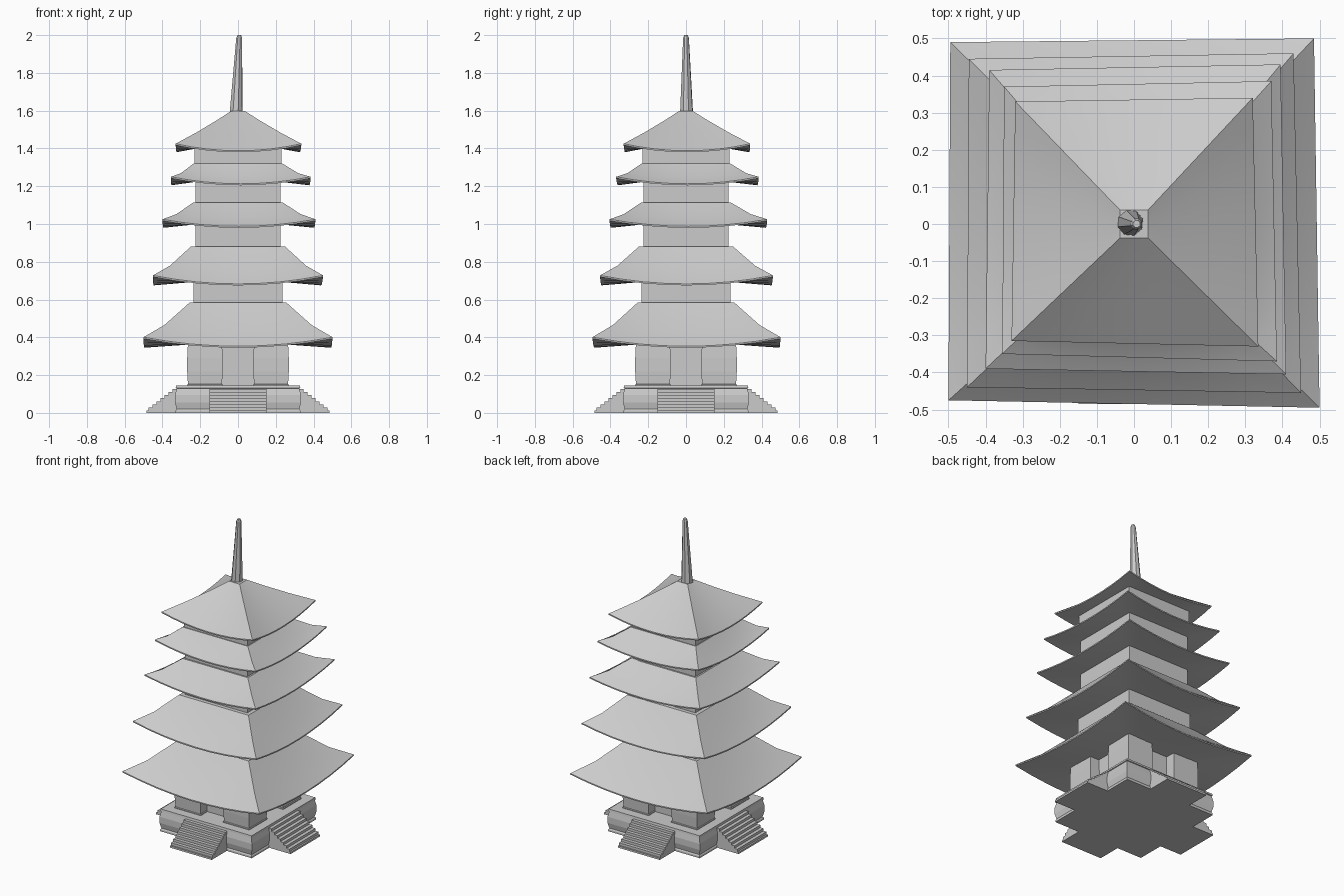
import bpy, bmesh, math
from mathutils import Vector, Matrix

if "Cube" in bpy.data.objects:
    bpy.data.objects.remove(bpy.data.objects["Cube"])


def finish(bm, name, smooth=None):
    bmesh.ops.recalc_face_normals(bm, faces=bm.faces)
    mesh = bpy.data.meshes.new(name)
    bm.to_mesh(mesh)
    bm.free()
    ob = bpy.data.objects.new(name, mesh)
    bpy.context.collection.objects.link(ob)
    if smooth:
        bpy.context.view_layer.objects.active = ob
        ob.select_set(True)
        bpy.ops.object.shade_smooth_by_angle(angle=math.radians(smooth))
        ob.select_set(False)
    return ob


def loft(rings, name, smooth=None):
    """Skin a stack of closed point rings and cap both ends."""
    bm = bmesh.new()
    vs = [[bm.verts.new(p) for p in r] for r in rings]
    n = len(vs[0])
    for a, b in zip(vs, vs[1:]):
        for i in range(n):
            j = (i + 1) % n
            bm.faces.new((a[i], a[j], b[j], b[i]))
    bm.faces.new(vs[0])
    bm.faces.new(vs[-1])
    return finish(bm, name, smooth)


def square(h, z):
    return [(-h, h, z), (h, h, z), (h, -h, z), (-h, -h, z)]


def block(h_list, name):
    return loft([square(h, z) for h, z in h_list], name)


SEG = 8


def roof_ring(corners, z, lift):
    """Square ring whose corners rise above the middle of each side."""
    pts = []
    for i in range(4):
        a, b = Vector(corners[i]), Vector(corners[(i + 1) % 4])
        for k in range(SEG):
            t = k / SEG
            p = a.lerp(b, t)
            pts.append((p.x, p.y, z + lift * (2 * t - 1) ** 2))
    return pts


def roof(name, eave, z, lift, top, profile, wall):
    inner = [(-top, top), (top, top), (top, -top), (-top, -top)]
    under = [(-wall, wall), (wall, wall), (wall, -wall), (-wall, -wall)]
    rings = [roof_ring(under, z + 0.018, 0), roof_ring(eave, z, lift)]
    # profile rows: inward fraction, height above eave, share of corner lift
    for f, dz, s in profile:
        mid = [Vector(e).lerp(Vector(i), f) for e, i in zip(eave, inner)]
        rings.append(roof_ring(mid, z + dz, lift * s))
    loft(rings, name, 20)


# stepped platform with slightly bulging sides
block([(0.33, 0), (0.33, 0.012), (0.325, 0.02), (0.333, 0.055), (0.333, 0.095),
       (0.325, 0.13), (0.33, 0.132), (0.328, 0.145)], "platform")

# four staircases
STEPS = 7
for s in range(4):
    pts = [(0.3, 0), (0.485, 0), (0.485, 0.012)]
    for i in range(STEPS):
        r = 0.475 - i * 0.15 / STEPS
        pts += [(r, 0.012 + i * 0.115 / STEPS), (r, 0.012 + (i + 1) * 0.115 / STEPS)]
    pts.append((0.3, 0.127))
    rot = Matrix.Rotation(s * math.pi / 2, 3, 'Z')
    loft([[rot @ Vector((x, -r, z)) for r, z in pts] for x in (-0.15, 0.15)],
         f"stairs_{s + 1}")

# ground storey: recessed core and four corner bays on low plinths
block([(0.2, 0.14), (0.2, 0.40)], "ground_core")
for i, (sx, sy) in enumerate([(1, 1), (-1, 1), (-1, -1), (1, -1)]):
    c = Vector((sx * 0.175, sy * 0.175, 0))
    rows = [(0.095, 0.14), (0.095, 0.15), (0.09, 0.152), (0.094, 0.22),
            (0.094, 0.29), (0.09, 0.37)]
    loft([[c + Vector(p) for p in square(h, z)] for h, z in rows], f"corner_bay_{i + 1}")

# eave corners of each roof, then eave height, corner lift, top half-width and top height
TIERS = [
    ([(-.495, .49), (.485, .50), (.50, -.495), (-.50, -.475)], .345, .048, .255, .585),
    ([(-.445, .445), (.43, .46), (.45, -.455), (-.45, -.44)], .675, .045, .25, .88),
    ([(-.39, .415), (.395, .43), (.41, -.405), (-.40, -.39)], .98, .037, .235, 1.115),
    ([(-.35, .37), (.37, .385), (.385, -.37), (-.355, -.35)], 1.205, .037, .235, 1.32),
    ([(-.32, .33), (.32, .34), (.335, -.33), (-.33, -.315)], 1.38, .037, .038, 1.597),
]
WALLS = [.24, .235, .225, .225, .23]
for i, (eave, z, lift, top, zt) in enumerate(TIERS):
    h = zt - z
    if i < 4:
        prof = [(0, .008, 1), (.45, h * .4, .5), (1, h, 0)]
    else:
        prof = [(0, .008, 1), (.38, h * .40, .5), (.74, h * .74, .2), (1, h, 0)]
    roof(f"roof_{i + 1}", eave, z, lift, top, prof, WALLS[i])
    if i:
        block([(WALLS[i], TIERS[i - 1][4] - .01), (WALLS[i], z + .022)], f"wall_{i + 1}")

# tapered eight-sided spire, leaning slightly
spire = []
for cx, cy, r, z in [(-.01, .003, .036, 1.585), (.006, 0, .016, 1.985), (.007, 0, .010, 2.0)]:
    spire.append([(cx + r * math.cos(a), cy + r * math.sin(a), z)
                  for a in (k * math.pi / 4 + .3 for k in range(8))])
loft(spire, "spire")
